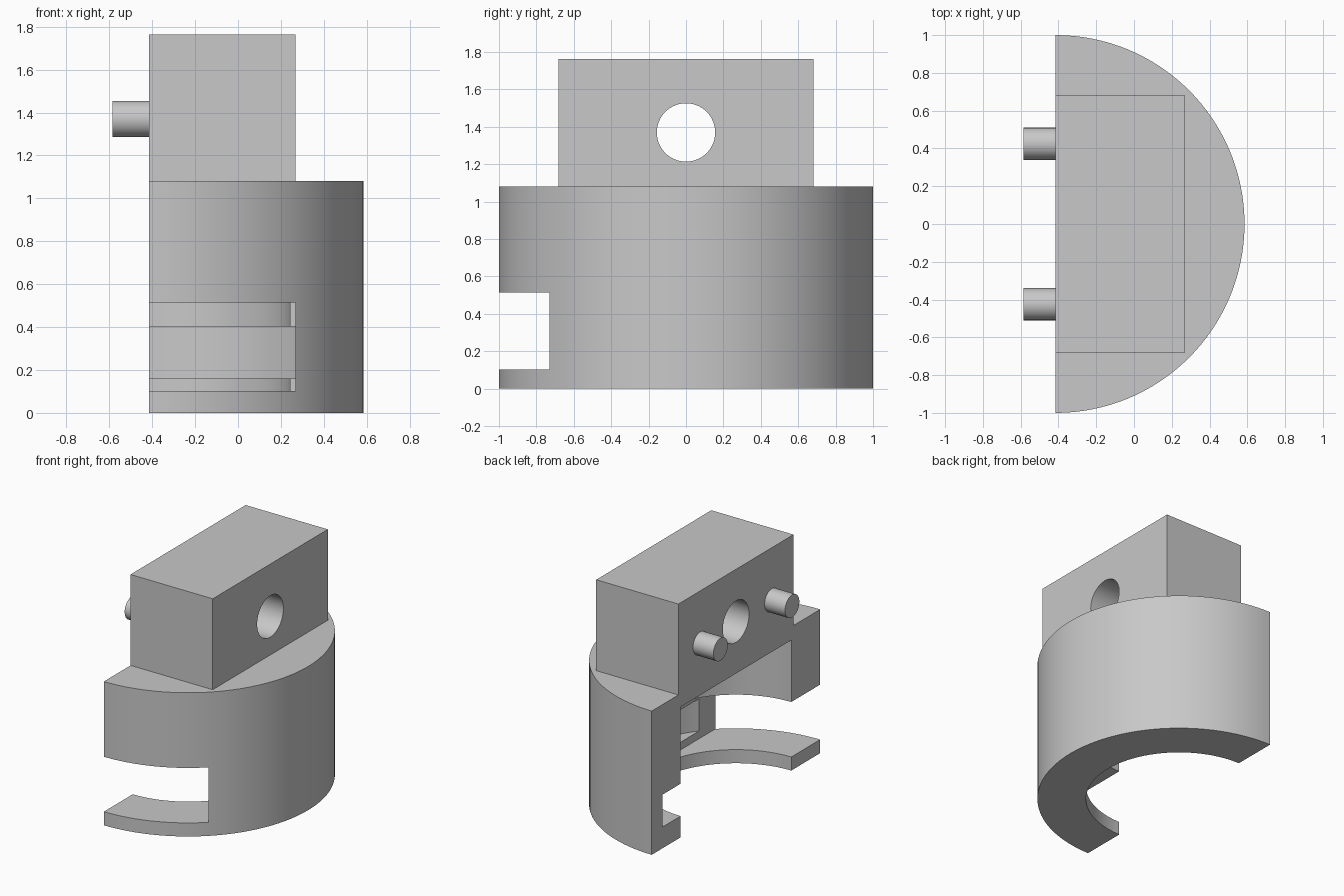
import bpy, bmesh, math
from mathutils import Matrix

default = bpy.data.objects.get("Cube")
if default:
    bpy.data.objects.remove(default, do_unlink=True)

FLAT = -0.415      # x of the flat rear plane, also the round axis
BACK = 0.268       # x of the block face and slot end
DECK = 1.08        # top of the round body

grey = bpy.data.materials.new("plain grey")
grey.use_nodes = True
colour = (0.58, 0.58, 0.58, 1)
grey.diffuse_color = colour
grey.node_tree.nodes["Principled BSDF"].inputs["Base Color"].default_value = colour


def make(name, bm):
    bmesh.ops.recalc_face_normals(bm, faces=bm.faces)
    mesh = bpy.data.meshes.new(name)
    bm.to_mesh(mesh)
    bm.free()
    mesh.materials.append(grey)
    obj = bpy.data.objects.new(name, mesh)
    bpy.context.collection.objects.link(obj)
    return obj


def box(name, low, high):
    bm = bmesh.new()
    bmesh.ops.create_cube(bm, size=1)
    for v in bm.verts:
        v.co = [h if c > 0 else l for c, l, h in zip(v.co, low, high)]
    return make(name, bm)


def cylinder(name, radius, length, centre, along_x=False, sides=128):
    bm = bmesh.new()
    turn = Matrix.Rotation(math.pi / 2, 4, 'Y') if along_x else Matrix()
    bmesh.ops.create_cone(bm, cap_ends=True, segments=sides, radius1=radius,
                          radius2=radius, depth=length,
                          matrix=Matrix.Translation(centre) @ turn)
    return make(name, bm)


def upright(name, radius, z0, z1):
    return cylinder(name, radius, z1 - z0, (FLAT, 0, (z0 + z1) / 2))


def cut(target, cutter):
    mod = target.modifiers.new("cut", 'BOOLEAN')
    mod.operation = 'DIFFERENCE'
    mod.solver = 'EXACT'
    mod.object = cutter
    graph = bpy.context.evaluated_depsgraph_get()
    mesh = bpy.data.meshes.new_from_object(target.evaluated_get(graph))
    target.modifiers.clear()
    target.data = mesh
    bpy.data.objects.remove(cutter, do_unlink=True)


# Half-round body with open cavity, inner groove and side slot
body = upright("half_round_body", 1, 0, DECK)
cut(body, box("half_cutter", (-2, -2, -1), (FLAT, 2, 2)))
cut(body, upright("cavity_cutter", 0.657, -0.3, 0.98))
cut(body, upright("groove_cutter", 0.87, 0.16, 0.403))
cut(body, box("slot_cutter", (-1, -1.2, 0.102), (BACK, 0, 0.515)))

# Upper block with a round through hole
block = box("upper_block", (FLAT, -0.683, DECK), (BACK, 0.683, 1.763))
cut(block, cylinder("hole_cutter", 0.156, 2, (0, 0, 1.37), True, 64))

# Pair of locating pins
parts = [body, block]
for side, y in (("left", 0.425), ("right", -0.425)):
    parts.append(cylinder(side + "_pin", 0.085, 0.17, (FLAT - 0.085, y, 1.37), True, 48))

bpy.ops.object.select_all(action='DESELECT')
for part in parts:
    part.select_set(True)
bpy.context.view_layer.objects.active = body
bpy.ops.object.shade_smooth_by_angle(angle=math.radians(30))
